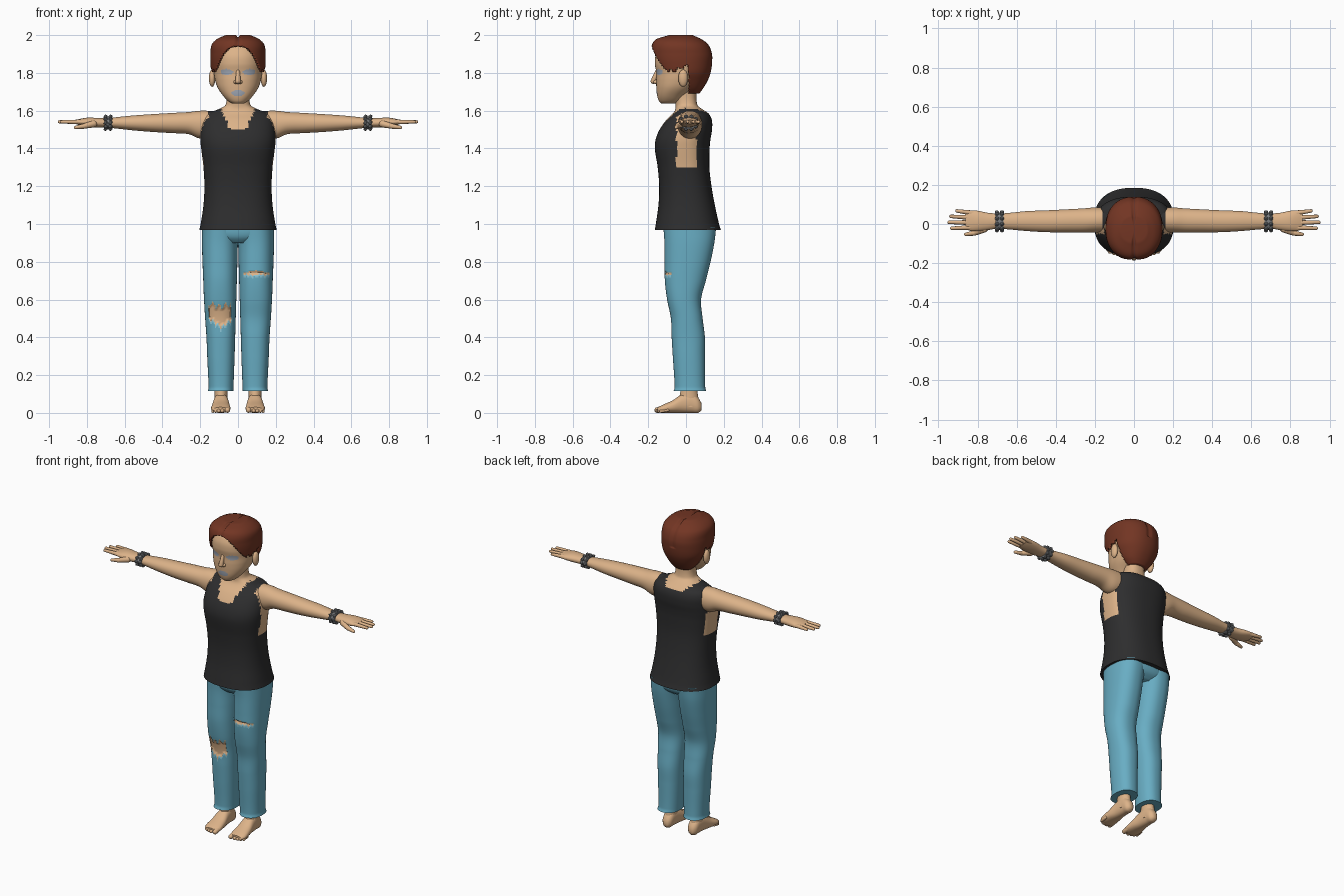
import bpy, bmesh, math
from mathutils import Vector

if "Cube" in bpy.data.objects:
    bpy.data.objects.remove(bpy.data.objects["Cube"])


def mat(name, rgb):
    m = bpy.data.materials.new(name)
    m.diffuse_color = (*rgb, 1)
    m.use_nodes = True
    m.node_tree.nodes["Principled BSDF"].inputs["Base Color"].default_value = m.diffuse_color
    return m


SKIN = mat("skin", (0.72, 0.45, 0.25))
CLOTH = mat("black_cloth", (0.027, 0.027, 0.028))
DENIM = mat("blue_denim", (0.14, 0.42, 0.55))
FRAY = mat("frayed_denim", (0.27, 0.58, 0.70))
HAIR = mat("auburn_hair", (0.17, 0.036, 0.017))
METAL = mat("grey_metal", (0.20, 0.21, 0.22))
PALE = mat("pale_grey_blue", (0.36, 0.40, 0.47))


def hermite(keys, t):
    """Smooth interpolation of section rows (t, a_min, a_max, b_min, b_max)."""
    n = len(keys)
    i = max(j for j in range(n - 1) if keys[j][0] <= t + 1e-9)
    k0, k1 = keys[i], keys[i + 1]
    h = k1[0] - k0[0]
    u = min(1, (t - k0[0]) / h)
    p, q = keys[max(i - 1, 0)], keys[min(i + 2, n - 1)]
    out = []
    for c in range(1, 5):
        m0 = (k1[c] - p[c]) / (k1[0] - p[0]) * h
        m1 = (q[c] - k0[c]) / (q[0] - k0[0]) * h
        out.append((2*u**3 - 3*u*u + 1) * k0[c] + (u**3 - 2*u*u + u) * m0
                   + (3*u*u - 2*u**3) * k1[c] + (u**3 - u*u) * m1)
    return out


def finish(bm, name, mats, rule=None, smooth=60):
    me = bpy.data.meshes.new(name)
    for f in bm.faces:
        f.smooth = True
        if rule:
            f.material_index = rule(f.calc_center_median())
    bm.to_mesh(me)
    bm.free()
    for m in mats:
        me.materials.append(m)
    ob = bpy.data.objects.new(name, me)
    bpy.context.collection.objects.link(ob)
    bpy.context.view_layer.objects.active = ob
    ob.select_set(True)
    bpy.ops.object.shade_smooth_by_angle(angle=math.radians(smooth))
    ob.select_set(False)
    return ob


def loft(keys, place, seg=24, rings=24, power=2.2):
    """Closed skin through superellipse sections; place(t, a, b) gives xyz."""
    keys = sorted(keys)
    bm = bmesh.new()
    rows = []
    for r in range(rings + 1):
        t = keys[0][0] + (keys[-1][0] - keys[0][0]) * r / rings
        a0, a1, b0, b1 = hermite(keys, t)
        row = []
        for s in range(seg):
            w = 2 * math.pi * (s + 0.5) / seg
            ca, sb = math.cos(w), math.sin(w)
            ca = math.copysign(abs(ca) ** (2 / power), ca)
            sb = math.copysign(abs(sb) ** (2 / power), sb)
            row.append(bm.verts.new(place(t, (a0+a1)/2 + (a1-a0)/2*ca, (b0+b1)/2 + (b1-b0)/2*sb)))
        rows.append(row)
    for p, q in zip(rows, rows[1:]):
        for s in range(seg):
            bm.faces.new((p[s], p[s-1], q[s-1], q[s]))
    for row in (rows[0], rows[-1]):
        bmesh.ops.poke(bm, faces=[bm.faces.new(row)])
    bmesh.ops.recalc_face_normals(bm, faces=bm.faces)
    return bm


def sym(rows):
    return [(z, -rx, rx, f, b) for z, rx, f, b in rows]


def up(s=1):
    return lambda t, a, b: (s * a, b, t)


def blob(bm, loc, scale):
    vs = bmesh.ops.create_uvsphere(bm, u_segments=12, v_segments=8, radius=1)["verts"]
    for v in vs:
        v.co = Vector((v.co.x*scale[0], v.co.y*scale[1], v.co.z*scale[2])) + Vector(loc)


def finger(bm, p0, p1, r0, r1):
    """Rounded tapering digit from p0 to p1."""
    p0, p1 = Vector(p0), Vector(p1)
    q = Vector((0, 0, 1)).rotation_difference(p1 - p0)
    vs = bmesh.ops.create_uvsphere(bm, u_segments=10, v_segments=10, radius=1)["verts"]
    for v in vs:
        c, end, r = v.co.copy(), (p1 if v.co.z > 0 else p0), (r1 if v.co.z > 0 else r0)
        v.co = end + q @ (c * r)


def zig(x, n):
    return abs((x * n) % 1 - 0.5) * 2


# torso with sleeveless top and neck
def top_rule(c):
    x, y, z = abs(c.x), c.y, c.z
    if z > 1.3 and x > 0.15 and -0.05 < y < 0.055:
        return 1
    line = 1.5 + max(0, x - 0.04) * 2.2 if y < 0 else 1.575 + max(0, x - 0.06)
    return 1 if z > line and x < 0.095 else 0


finish(loft(sym([(0.968, .205, -.165, .185), (1, .198, -.16, .175), (1.1, .183, -.146, .153),
                 (1.2, .178, -.142, .135), (1.3, .183, -.15, .124), (1.4, .195, -.165, .125),
                 (1.45, .2, -.16, .13), (1.5, .198, -.14, .138), (1.55, .19, -.105, .137),
                 (1.585, .165, -.07, .12), (1.605, .11, -.057, .09), (1.63, .066, -.055, .06),
                 (1.74, .06, -.065, .055)]), up(), 72, 100, 2.4), "torso_and_top", [CLOTH, SKIN], top_rule)


# head with painted eyes and lips
def face_rule(c):
    if c.y > 0:
        return 0
    eye = ((abs(c.x) - .06) / .033) ** 2 + ((c.z - 1.805) / .016) ** 2
    lips = (c.x / .034) ** 2 + ((c.z - 1.693) / .016) ** 2
    return 1 if min(eye, lips) < 1 else 0


finish(loft(sym([(1.637, .03, -.13, -.06), (1.65, .052, -.143, -.03), (1.68, .08, -.153, .0),
                 (1.72, .107, -.157, .05), (1.76, .121, -.158, .09), (1.8, .127, -.157, .11),
                 (1.85, .13, -.165, .118), (1.9, .125, -.158, .115), (1.95, .1, -.125, .09),
                 (1.978, .05, -.07, .04)]), up(), 96, 90), "head", [SKIN, PALE], face_rule)
bm = bmesh.new()
finger(bm, (0, -.152, 1.81), (0, -.172, 1.757), .010, .016)
for s in (-1, 1):
    blob(bm, (s * .012, -.160, 1.752), (.011, .013, .010))
finish(bm, "nose", [SKIN])
bm = bmesh.new()
for s in (-1, 1):
    blob(bm, (s * .137, -.015, 1.772), (.017, .026, .046))
finish(bm, "ears", [SKIN])

# hair shell with face opening and centre parting
bm = loft(sym([(1.69, .06, -.02, .07), (1.72, .09, -.06, .092), (1.76, .118, -.12, .115),
               (1.8, .139, -.158, .13), (1.85, .146, -.178, .138), (1.9, .146, -.186, .138),
               (1.95, .139, -.18, .118), (1.98, .11, -.155, .08), (2, .065, -.09, .035)]), up(), 96, 70)


def hairline(c):
    x, y = abs(c.x), c.y
    if y < -.09 and x < .128:
        return 1.945 - .16 * (x / .13) ** 2.5
    if y < .015:
        return 1.80 + .022 * zig(y, 24) + .03 * max(0, (y + .06) / .075)
    return 1.6


bmesh.ops.delete(bm, geom=[f for f in bm.faces if f.calc_center_median().z < hairline(f.calc_center_median())],
                 context='FACES')
for v in bm.verts:
    if v.co.z > 1.85:
        d = .09 * max(0, 1 - abs(v.co.x) / .012)
        v.co += (Vector((0, -.02, 1.85)) - v.co) * d
hair = finish(bm, "hair", [HAIR])
sol = hair.modifiers.new("thickness", 'SOLIDIFY')
sol.thickness, sol.offset = .014, -1

# arms, hands, bracelets
for s, side in ((-1, "right"), (1, "left")):
    def along(t, a, b, s=s):
        return (s * t, a, b)
    finish(loft([(.11, -.04, .085, 1.465, 1.598), (.2, -.044, .085, 1.452, 1.6), (.26, -.044, .08, 1.475, 1.593),
                 (.35, -.043, .075, 1.481, 1.588), (.45, -.042, .07, 1.487, 1.582), (.55, -.036, .066, 1.495, 1.575),
                 (.65, -.027, .056, 1.506, 1.565), (.7, -.024, .054, 1.511, 1.56), (.75, -.032, .058, 1.511, 1.562),
                 (.8, -.037, .068, 1.515, 1.563), (.84, -.035, .07, 1.523, 1.556), (.862, -.025, .06, 1.53, 1.55)],
                along, 28, 60, 2.1), side + "_arm", [SKIN, CLOTH], lambda c: 1 if abs(c.x) < .16 else 0)
    bm = bmesh.new()
    for y, tip in ((.062, .905), (.036, .936), (.008, .945), (-.02, .932)):
        finger(bm, (s * .825, y * .9, 1.54), (s * tip, y * 1.08, 1.541), .0135, .009)
    finger(bm, (s * .765, -.025, 1.53), (s * .815, -.046, 1.518), .019, .014)
    finger(bm, (s * .815, -.046, 1.518), (s * .86, -.053, 1.511), .014, .009)
    finish(bm, side + "_fingers", [SKIN])
    bm = loft([(.668, -.032, .06, 1.503, 1.569), (.708, -.032, .06, 1.503, 1.569)], along, 24, 2, 2)
    for i in range(10):
        w = 2 * math.pi * i / 10
        for dx in (-.013, .013):
            vs = bmesh.ops.create_icosphere(bm, subdivisions=1, radius=.012)["verts"]
            bmesh.ops.translate(bm, verts=vs, vec=(s * (.688 + dx), .014 + .046 * math.cos(w),
                                                   1.536 + .034 * math.sin(w)))
    finish(bm, side + "_bracelet", [METAL], smooth=20)


# jeans with ripped knees
def rip(c, s):
    """0 denim, 1 skin, 2 frayed edge."""
    x, z = abs(c.x), c.z
    if c.y > 0.0:
        return 0
    if s < 0 and .035 < x < .155:
        mid = abs(x - .09) / .06
        low, high = .44 + .045 * mid + .025 * zig(x, 38), .545 + .035 * zig(x, 30) + .015 * mid
    elif s > 0 and .03 < x < .165:
        low, high = .725 + .012 * zig(x, 45), .755 - .012 * abs(x - .097) / .065
    else:
        return 0
    return 1 if low < z < high else 2 if low - .013 < z <= low else 0


for s, side in ((-1, "right"), (1, "left")):
    bm = loft([(.115, .025, .16, -.066, .108), (.135, .024, .156, -.06, .102), (.3, .018, .163, -.07, .1),
               (.4, .015, .167, -.076, .1), (.5, .012, .174, -.08, .088), (.6, .009, .18, -.1, .08),
               (.7, .006, .184, -.112, .105), (.8, .003, .188, -.113, .13), (.9, 0, .191, -.114, .15),
               (.985, -.01, .19, -.12, .16)], up(s), 84, 130, 2.3)
    for v in [v for v in bm.verts if all(rip(f.calc_center_median(), s) == 1 for f in v.link_faces)]:
        v.co.y += .008
    finish(bm, side + "_jeans_leg", [DENIM, SKIN, FRAY], lambda c, s=s: rip(c, s))

    # ankle, foot and toes
    finish(loft([(.03, .055, .125, -.035, .072), (.08, .056, .124, -.036, .066), (.13, .056, .124, -.028, .06),
                 (.2, .05, .13, -.035, .07)], up(s), 20, 10, 2), side + "_ankle", [SKIN])
    finish(loft([(-.15, .055, .13, .003, .03), (-.125, .041, .142, 0, .042), (-.07, .043, .138, 0, .067),
                 (-.02, .05, .13, 0, .1), (.03, .055, .125, 0, .108), (.065, .06, .12, 0, .08),
                 (.083, .075, .105, .015, .05)], lambda t, a, b, s=s: (s * a, t, b), 24, 30, 2.3),
           side + "_foot", [SKIN])
    bm = bmesh.new()
    for x, y, r in ((.056, -.152, .015), (.083, -.153, .011), (.102, -.149, .0105), (.119, -.142, .010), (.133, -.132, .009)):
        finger(bm, (s * x, y + .035, r + .006), (s * x, y, r), r, r)
    finish(bm, side + "_toes", [SKIN])

# hips of the jeans
finish(loft(sym([(.9, .1, -.085, .11), (.925, .16, -.108, .142), (.95, .187, -.117, .155), (.985, .19, -.12, .16)]),
            up(), 48, 12, 2.5), "jeans_hips", [DENIM])
